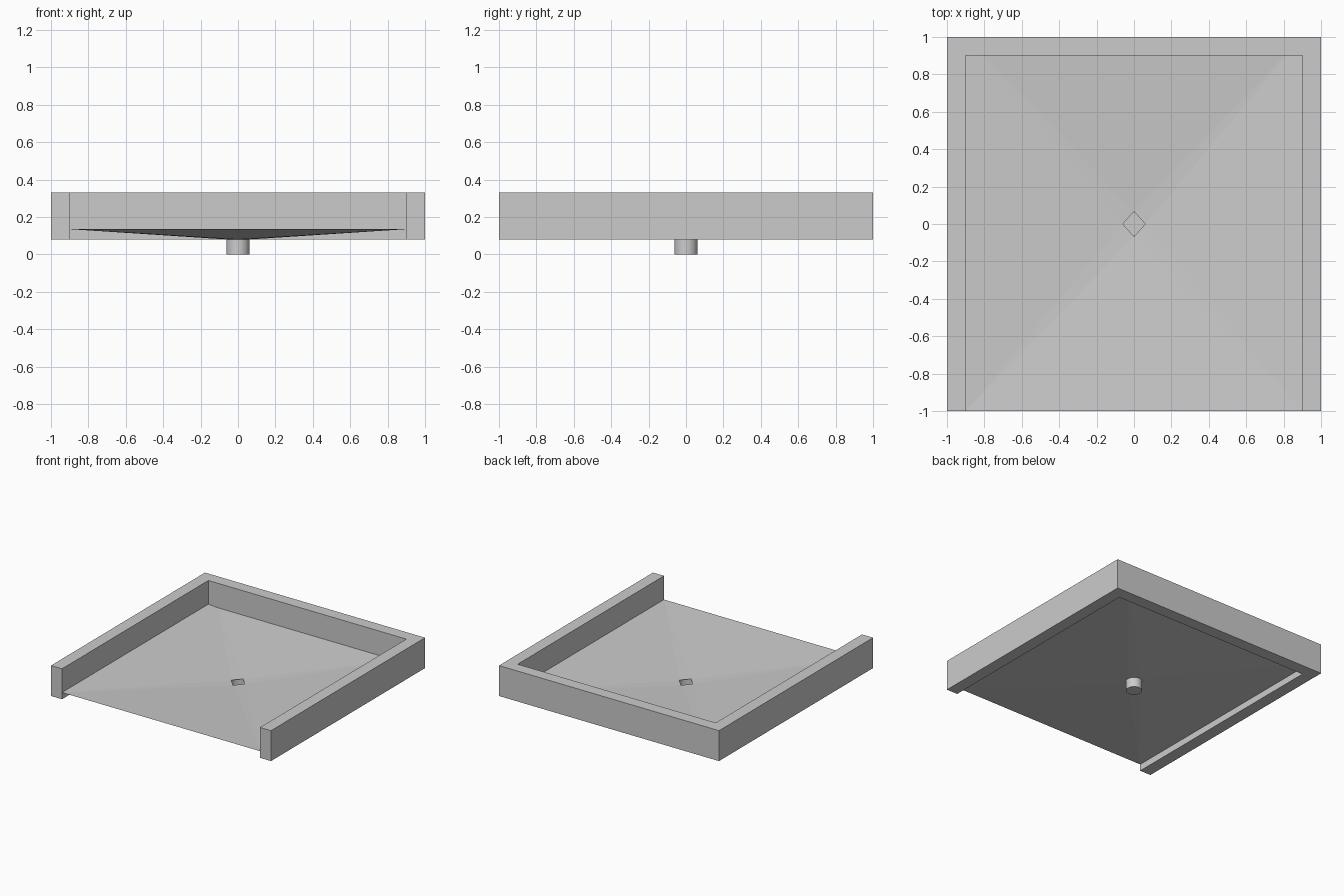
import bpy
import bmesh

cube = bpy.data.objects.get("Cube")
if cube:
    bpy.data.objects.remove(cube, do_unlink=True)

grey = bpy.data.materials.new("light grey")
grey.use_nodes = True
grey.diffuse_color = (0.6, 0.6, 0.6, 1)
grey.node_tree.nodes["Principled BSDF"].inputs["Base Color"].default_value = (0.6, 0.6, 0.6, 1)

BASE, RIM, TOP = 0.08, 0.135, 0.33   # wall foot, basin edge, wall top
INNER = 0.9                         # inside face of the walls


def add_object(name, bm):
    mesh = bpy.data.meshes.new(name)
    bm.to_mesh(mesh)
    bm.free()
    mesh.materials.append(grey)
    obj = bpy.data.objects.new(name, mesh)
    bpy.context.collection.objects.link(obj)
    return obj


# U-shaped wall, open at the front
bm = bmesh.new()
half = [(INNER, INNER), (INNER, -1), (1, -1), (1, 1)]
outline = half + [(-x, y) for x, y in reversed(half)]
foot = bm.faces.new([bm.verts.new((x, y, BASE)) for x, y in outline])
walls = bmesh.ops.extrude_face_region(bm, geom=[foot])["geom"]
bmesh.ops.translate(bm, vec=(0, 0, TOP - BASE),
                    verts=[v for v in walls if isinstance(v, bmesh.types.BMVert)])
bmesh.ops.recalc_face_normals(bm, faces=bm.faces)
add_object("surrounding_wall", bm)

# Thin basin floor sloping down to a diamond-shaped drain opening
bm = bmesh.new()
corners = [bm.verts.new((x * INNER, y, RIM)) for x, y in ((-1, -1), (1, -1), (1, 1), (-1, 1))]
hole = [bm.verts.new((x * 0.06, y * 0.067, BASE)) for x, y in ((0, -1), (1, 0), (0, 1), (-1, 0))]
for i in range(4):
    j = (i + 1) % 4
    bm.faces.new((corners[i], corners[j], hole[i]))
    bm.faces.new((corners[j], hole[j], hole[i]))
add_object("sloping_floor", bm)

# Drain pipe, open at the top and closed at the bottom
bm = bmesh.new()
bmesh.ops.create_cone(bm, cap_ends=True, segments=32, radius1=0.062, radius2=0.062, depth=BASE)
bmesh.ops.translate(bm, vec=(0, 0, BASE / 2), verts=bm.verts)
bmesh.ops.delete(bm, geom=[f for f in bm.faces if f.normal.z > 0.9], context="FACES_ONLY")
pipe = add_object("drain_pipe", bm)
bpy.ops.object.select_all(action="DESELECT")
pipe.select_set(True)
bpy.context.view_layer.objects.active = pipe
bpy.ops.object.shade_smooth_by_angle()
